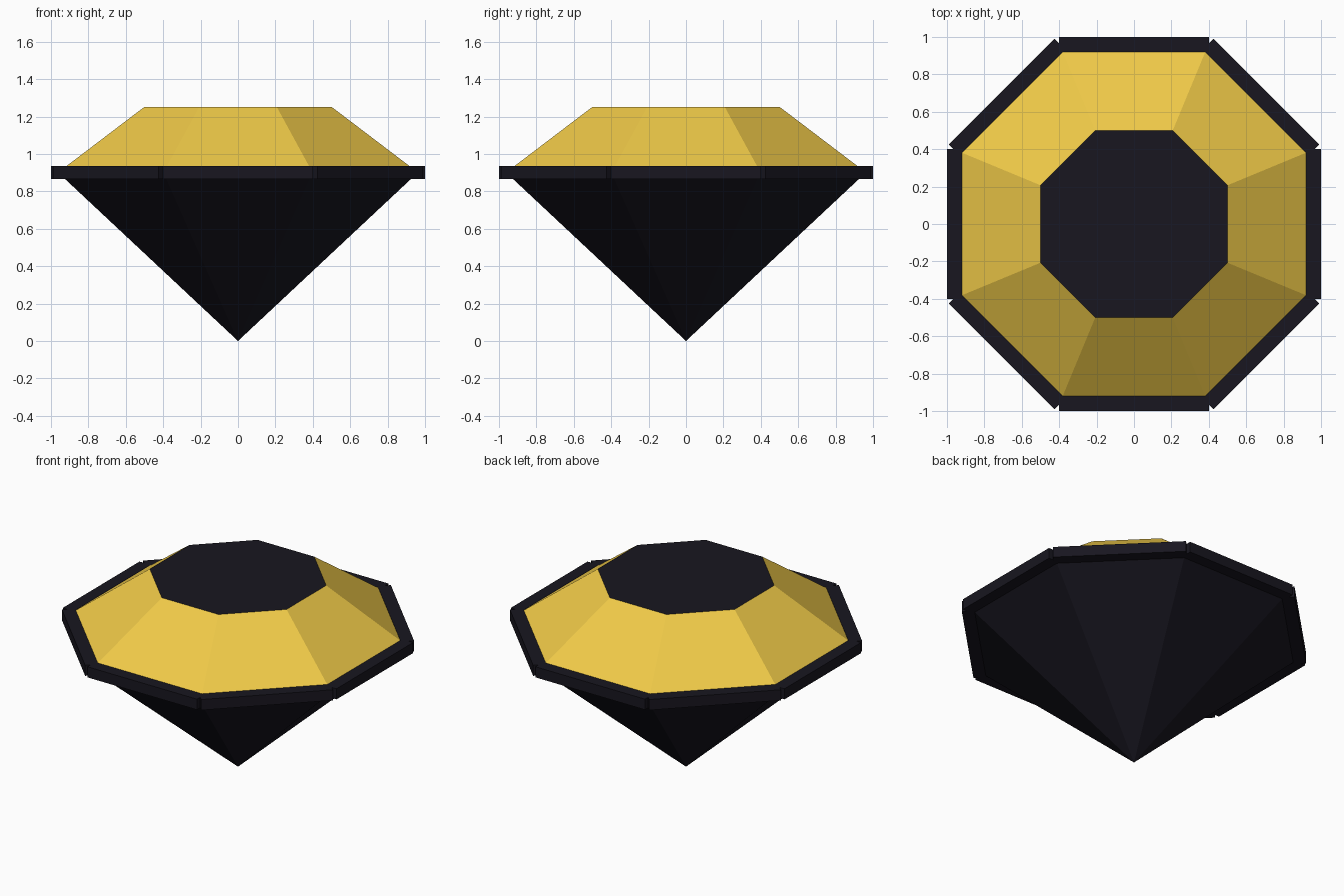
import bpy, bmesh, math
from mathutils import Matrix

if "Cube" in bpy.data.objects:
    bpy.data.objects.remove(bpy.data.objects["Cube"])

SIDES = 8
APOTHEM = math.cos(math.pi / SIDES)   # flat-to-centre distance for radius 1


def material(name, color):
    m = bpy.data.materials.new(name)
    m.diffuse_color = color
    m.use_nodes = True
    m.node_tree.nodes["Principled BSDF"].inputs["Base Color"].default_value = m.diffuse_color
    return m


gold = material("gold", (0.87, 0.59, 0.065, 1))
black = material("black", (0.009, 0.008, 0.014, 1))


def add_object(name, bm, mat):
    bmesh.ops.recalc_face_normals(bm, faces=bm.faces)
    mesh = bpy.data.meshes.new(name)
    bm.to_mesh(mesh)
    bm.free()
    mesh.materials.append(mat)
    obj = bpy.data.objects.new(name, mesh)
    bpy.context.collection.objects.link(obj)
    return obj


def octagon_cone(name, r_low, r_high, z_low, z_high, mat, caps=False):
    """Eight-sided cone with flats facing the axes."""
    bm = bmesh.new()
    place = (Matrix.Translation((0, 0, (z_low + z_high) / 2))
             @ Matrix.Rotation(math.pi / SIDES, 4, 'Z'))
    bmesh.ops.create_cone(bm, cap_ends=caps, segments=SIDES, radius1=r_low,
                          radius2=r_high, depth=z_high - z_low, matrix=place)
    bmesh.ops.remove_doubles(bm, verts=bm.verts, dist=1e-5)
    return add_object(name, bm, mat)


# Pointed lower half, sloped crown and flat table
octagon_cone("pavilion", 0.0, 1.0, 0.0, 0.865, black)
octagon_cone("crown", 1.0, 0.5 / APOTHEM, 0.93, 1.252, gold)

bm = bmesh.new()
bmesh.ops.create_circle(bm, cap_ends=True, segments=SIDES, radius=0.5 / APOTHEM,
                        matrix=Matrix.Translation((0, 0, 1.252))
                        @ Matrix.Rotation(math.pi / SIDES, 4, 'Z'))
if next(iter(bm.faces)).normal.z < 0:
    bmesh.ops.reverse_faces(bm, faces=bm.faces)
table = add_object("table", bm, black)
if table.data.polygons[0].normal.z < 0:
    table.data.flip_normals()

# Girdle: one bar along each side
for i in range(SIDES):
    bm = bmesh.new()
    bmesh.ops.create_cube(bm, size=1, matrix=(
        Matrix.Rotation(i * math.tau / SIDES, 4, 'Z')
        @ Matrix.Translation((0.96, 0, 0.9))
        @ Matrix.Diagonal((0.08, 0.80, 0.07, 1))))
    add_object(f"girdle_bar_{i + 1}", bm, black)
